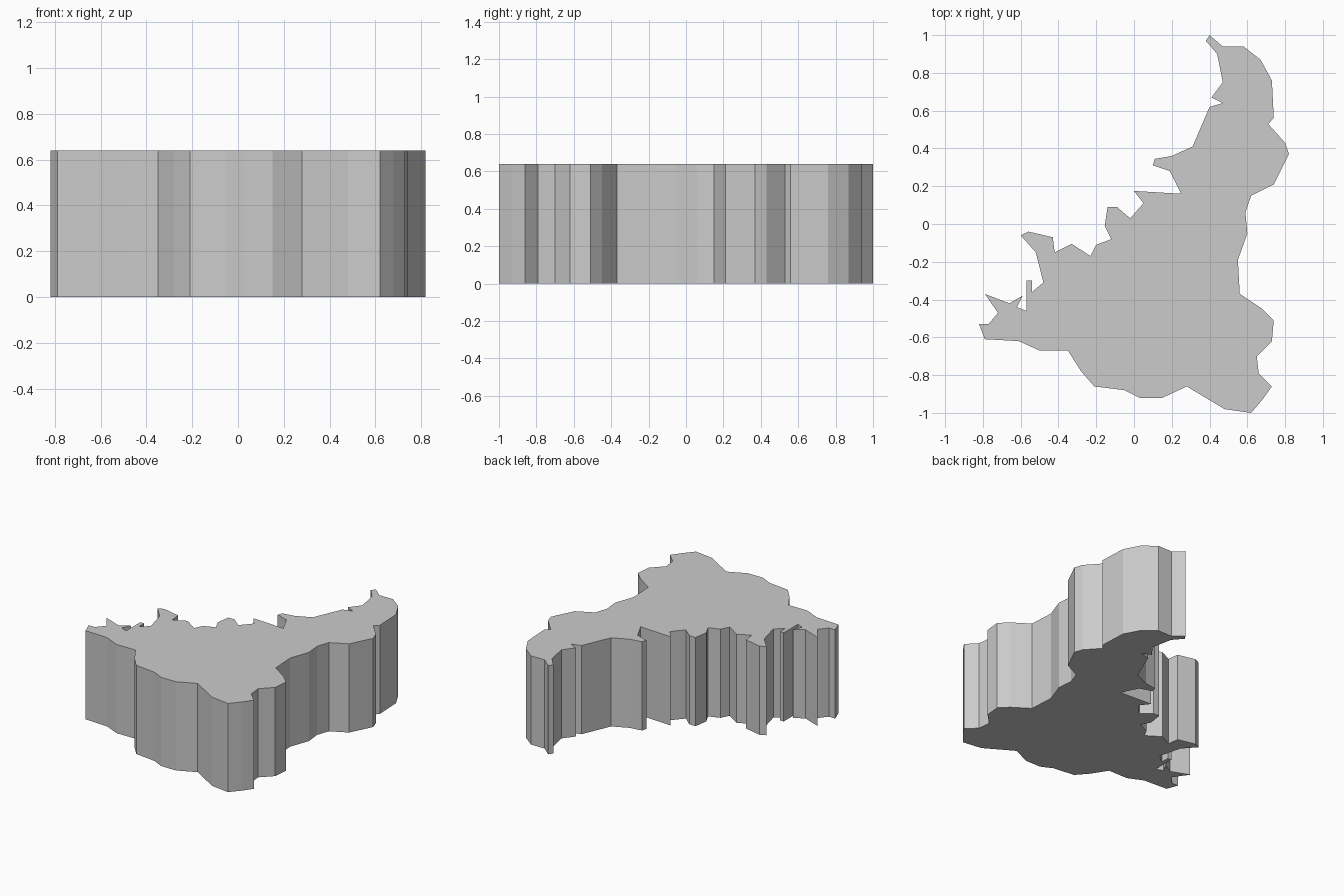
import bpy, bmesh

HEIGHT = 0.64

# Traced plan outline, clockwise from the northern tip
OUTLINE = [
    (0.40, 1.00), (0.47, 0.94), (0.58, 0.94), (0.67, 0.87), (0.73, 0.76),
    (0.74, 0.56), (0.71, 0.53), (0.80, 0.43), (0.82, 0.37), (0.74, 0.21),
    (0.62, 0.15), (0.59, 0.06), (0.60, -0.05), (0.55, -0.19), (0.56, -0.37),
    (0.68, -0.45), (0.74, -0.51), (0.73, -0.62), (0.65, -0.70), (0.66, -0.79),
    (0.73, -0.86), (0.68, -0.93), (0.62, -1.00), (0.48, -0.98), (0.28, -0.86),
    (0.15, -0.92), (0.03, -0.92), (-0.05, -0.88), (-0.21, -0.86), (-0.28, -0.78),
    (-0.35, -0.67), (-0.50, -0.67), (-0.61, -0.62), (-0.79, -0.61), (-0.82, -0.53),
    (-0.77, -0.53), (-0.72, -0.47), (-0.79, -0.37), (-0.66, -0.42), (-0.59, -0.38),
    (-0.62, -0.44), (-0.57, -0.46), (-0.57, -0.30), (-0.54, -0.30), (-0.54, -0.36),
    (-0.48, -0.31), (-0.52, -0.15), (-0.60, -0.06), (-0.56, -0.04), (-0.43, -0.07),
    (-0.42, -0.15), (-0.33, -0.105), (-0.23, -0.17), (-0.20, -0.11), (-0.12, -0.08),
    (-0.155, -0.01), (-0.14, 0.09), (-0.09, 0.09), (-0.02, 0.03), (0.05, 0.11),
    (0.0, 0.175), (0.25, 0.16), (0.19, 0.28), (0.10, 0.31), (0.11, 0.345),
    (0.20, 0.36), (0.31, 0.41), (0.40, 0.62), (0.47, 0.64), (0.41, 0.67),
    (0.47, 0.75), (0.44, 0.90), (0.38, 0.97),
]

# Map slab: one flat outline face pulled straight up
bm = bmesh.new()
base = bm.faces.new([bm.verts.new((x, y, 0)) for x, y in OUTLINE])
pulled = bmesh.ops.extrude_face_region(bm, geom=[base], use_keep_orig=True)
top = [v for v in pulled["geom"] if isinstance(v, bmesh.types.BMVert)]
bmesh.ops.translate(bm, verts=top, vec=(0, 0, HEIGHT))
bmesh.ops.recalc_face_normals(bm, faces=bm.faces)

mesh = bpy.data.meshes.new("map_slab")
bm.to_mesh(mesh)
bm.free()
slab = bpy.data.objects.new("map_slab", mesh)
bpy.context.collection.objects.link(slab)
